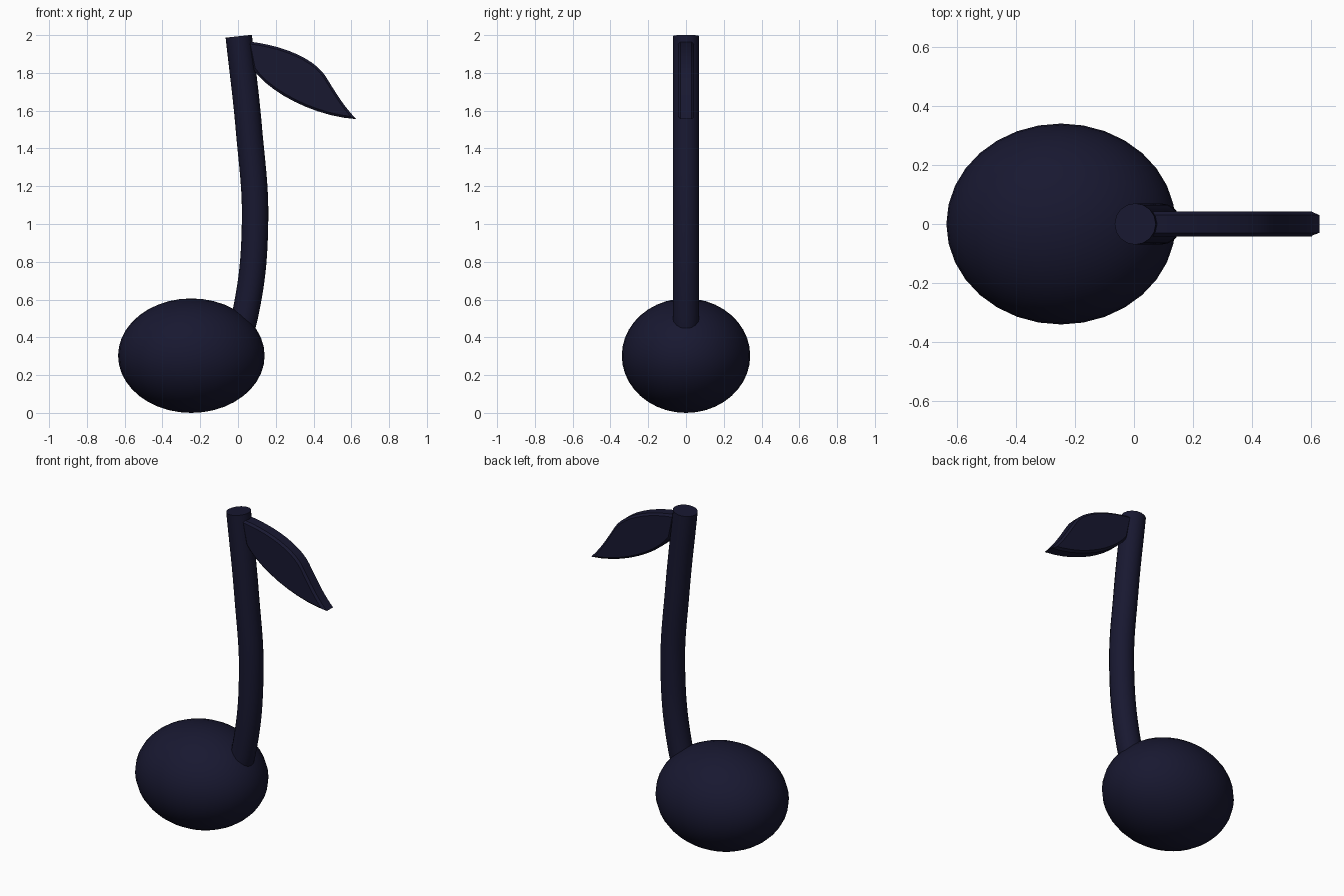
import bpy, bmesh, math
from mathutils import Vector
from mathutils.geometry import interpolate_bezier

if "Cube" in bpy.data.objects:
    bpy.data.objects.remove(bpy.data.objects["Cube"])

navy = bpy.data.materials.new("dark_navy")
navy.diffuse_color = (0.009, 0.009, 0.03, 1)
navy.use_nodes = True
navy.node_tree.nodes["Principled BSDF"].inputs["Base Color"].default_value = navy.diffuse_color


def finish(ob, angle):
    bpy.ops.object.select_all(action='DESELECT')
    ob.select_set(True)
    bpy.context.view_layer.objects.active = ob
    bpy.ops.object.shade_smooth_by_angle(angle=math.radians(angle))
    ob.data.materials.clear()
    ob.data.materials.append(navy)


# Note head: squashed ball
bpy.ops.mesh.primitive_uv_sphere_add(segments=32, ring_count=20, radius=1,
                                     location=(-0.247, 0, 0.303))
head = bpy.context.object
head.name = "note_head"
head.scale = (0.388, 0.34, 0.303)
bpy.ops.object.transform_apply(location=False, rotation=False, scale=True)
finish(head, 60)

# Stem: bent round bar running into the head
path = [(-0.03, 0.3), (0.04, 0.53), (0.09, 1.0), (0.058, 1.5), (0.004, 1.994)]
curve = bpy.data.curves.new("stem", 'CURVE')
curve.dimensions = '3D'
curve.bevel_depth = 0.07
curve.bevel_resolution = 6
curve.use_fill_caps = True
spline = curve.splines.new('BEZIER')
spline.bezier_points.add(len(path) - 1)
for point, (x, z) in zip(spline.bezier_points, path):
    point.co = (x, 0, z)
    point.handle_left_type = point.handle_right_type = 'AUTO'
stem = bpy.data.objects.new("stem", curve)
bpy.context.collection.objects.link(stem)
bpy.context.view_layer.objects.active = stem
stem.select_set(True)
head.select_set(False)
bpy.ops.object.convert(target='MESH')
stem = bpy.context.object
finish(stem, 40)

# Flag: leaf outline, extruded in y with chamfered rims
segments = [
    [(0.05, 1.967), (0.25, 1.945), (0.41, 1.87), (0.465, 1.78)],
    [(0.465, 1.78), (0.52, 1.69), (0.57, 1.61), (0.627, 1.555)],
    [(0.627, 1.555), (0.40, 1.57), (0.16, 1.70), (0.08, 1.82)],
]
outline = []
for seg in segments:
    a, h1, h2, b = [Vector((x, 0, z)) for x, z in seg]
    outline += interpolate_bezier(a, h1, h2, b, 11)[:-1]
outline.append(Vector((0.08, 0, 1.82)))

half = 0.042
bm = bmesh.new()
face = bm.faces.new([bm.verts.new(p + Vector((0, -half, 0))) for p in outline])
extruded = bmesh.ops.extrude_face_region(bm, geom=[face])
bmesh.ops.translate(bm, vec=(0, 2 * half, 0),
                    verts=[v for v in extruded["geom"] if isinstance(v, bmesh.types.BMVert)])
bmesh.ops.recalc_face_normals(bm, faces=bm.faces)
rims = [e for e in bm.edges if abs(e.verts[0].co.y - e.verts[1].co.y) < 1e-5]
bmesh.ops.bevel(bm, geom=rims, offset=0.012, segments=1, affect='EDGES', profile=0.5)
mesh = bpy.data.meshes.new("flag")
bm.to_mesh(mesh)
bm.free()
flag = bpy.data.objects.new("flag", mesh)
bpy.context.collection.objects.link(flag)
finish(flag, 30)
